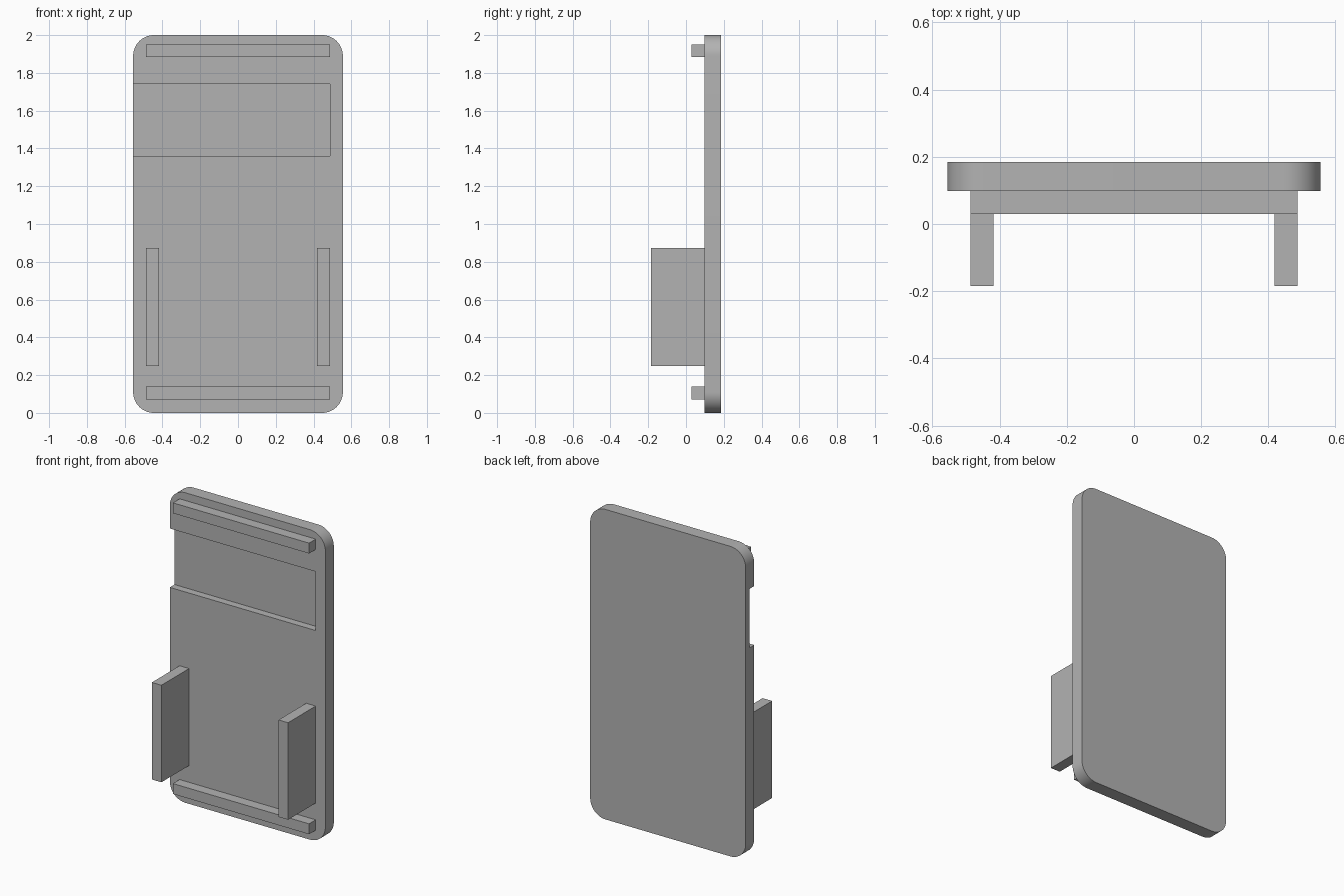
import bpy
import bmesh
from math import radians, sin, cos

cube = bpy.data.objects.get("Cube")
if cube:
    bpy.data.objects.remove(cube, do_unlink=True)

grey = bpy.data.materials.new("plain_grey")
grey.use_nodes = True
colour = (0.45, 0.45, 0.45, 1)
grey.diffuse_color = colour
grey.node_tree.nodes["Principled BSDF"].inputs["Base Color"].default_value = colour

HALF_W, HEIGHT, RADIUS = 0.555, 2.0, 0.11
BACK, FACE = 0.184, 0.098      # plate back and front in y
INNER = 0.486                  # outer ends of rails, walls and recess


def make_object(name, bm):
    bmesh.ops.recalc_face_normals(bm, faces=bm.faces)
    mesh = bpy.data.meshes.new(name)
    bm.to_mesh(mesh)
    bm.free()
    mesh.materials.append(grey)
    obj = bpy.data.objects.new(name, mesh)
    bpy.context.collection.objects.link(obj)
    return obj


def box(name, x, y, z):
    """Box between the (low, high) limits on each axis."""
    bm = bmesh.new()
    bmesh.ops.create_cube(bm, size=1)
    for v in bm.verts:
        v.co = [lim[0] if c < 0 else lim[1] for c, lim in zip(v.co, (x, y, z))]
    return make_object(name, bm)


# Rounded back plate
bm = bmesh.new()
STEPS = 16
outline = []
corners = [(1, 1), (-1, 1), (-1, -1), (1, -1)]
for i, (sx, sz) in enumerate(corners):
    cx = sx * (HALF_W - RADIUS)
    cz = HEIGHT / 2 + sz * (HEIGHT / 2 - RADIUS)
    for s in range(STEPS + 1):
        a = radians(90 * (i + s / STEPS))
        outline.append(bm.verts.new((cx + RADIUS * cos(a), FACE, cz + RADIUS * sin(a))))
face = bm.faces.new(outline)
extruded = bmesh.ops.extrude_face_region(bm, geom=[face])["geom"]
bmesh.ops.translate(bm, vec=(0, BACK - FACE, 0),
                    verts=[g for g in extruded if isinstance(g, bmesh.types.BMVert)])
plate = make_object("back_plate", bm)

# Shallow recess, open at one side edge
cutter = box("recess_cutter", (-0.7, INNER), (FACE - 0.1, FACE + 0.048), (1.36, 1.74))
cutter.hide_render = True
cut = plate.modifiers.new("recess", "BOOLEAN")
cut.operation = "DIFFERENCE"
cut.solver = "EXACT"
cut.object = cutter
bpy.ops.object.select_all(action="DESELECT")
plate.select_set(True)
bpy.context.view_layer.objects.active = plate
bpy.ops.object.modifier_apply(modifier=cut.name)
bpy.data.objects.remove(cutter, do_unlink=True)
bpy.ops.object.shade_smooth_by_angle(angle=radians(30))

# Horizontal rails
for name, low in (("bottom_rail", 0.072), ("top_rail", 1.883)):
    box(name, (-INNER, INNER), (0.03, FACE), (low, low + 0.067))

# Side walls
for name, x in (("left_wall", (INNER - 0.068, INNER)), ("right_wall", (-INNER, 0.068 - INNER))):
    box(name, x, (-BACK, FACE), (0.247, 0.873))
